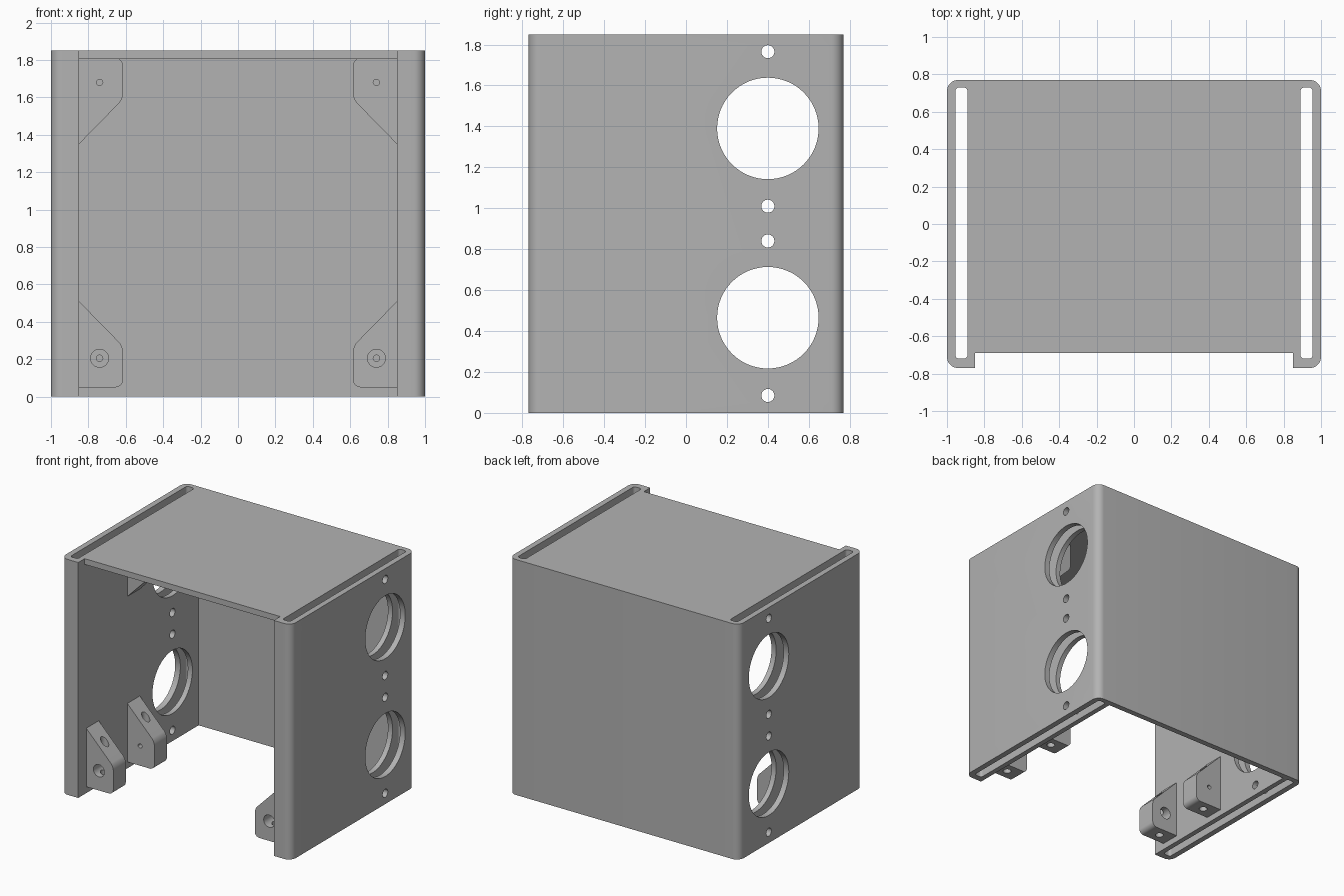
import bpy
import bmesh
import math

cube = bpy.data.objects.get("Cube")
if cube:
    bpy.data.objects.remove(cube, do_unlink=True)

grey = bpy.data.materials.new("plain grey")
grey.use_nodes = True
colour = (0.45, 0.45, 0.45, 1)
grey.diffuse_color = colour
grey.node_tree.nodes["Principled BSDF"].inputs["Base Color"].default_value = colour

W, D, H = 1.0, 0.77, 1.85       # half width, half depth, height
INNER, SKIN = 0.85, 0.045       # inner wall face, plate thickness

PLACE = {
    "x": lambda a, b, t: (t, a, b),
    "y": lambda a, b, t: (a, t, b),
    "z": lambda a, b, t: (a, b, t),
}


def prism(name, points, axis, lo, hi, rounds=()):
    """Extrude a profile along an axis; rounds lists (corner, radius)."""
    bm = bmesh.new()
    put = PLACE[axis]
    bottom = [bm.verts.new(put(a, b, lo)) for a, b in points]
    top = [bm.verts.new(put(a, b, hi)) for a, b in points]
    bm.faces.new(bottom)
    bm.faces.new(top)
    n = len(points)
    for i in range(n):
        j = (i + 1) % n
        bm.faces.new((bottom[i], bottom[j], top[j], top[i]))
    bm.edges.ensure_lookup_table()
    corners = [(bm.edges.get((bottom[i], top[i])), r) for i, r in rounds]
    for radius in sorted({r for _, r in corners}):
        bmesh.ops.bevel(bm, geom=[e for e, r in corners if r == radius],
                        offset=radius, offset_type="OFFSET", segments=8,
                        profile=0.5, affect="EDGES")
    bmesh.ops.recalc_face_normals(bm, faces=bm.faces)
    mesh = bpy.data.meshes.new(name)
    bm.to_mesh(mesh)
    bm.free()
    mesh.materials.append(grey)
    obj = bpy.data.objects.new(name, mesh)
    bpy.context.collection.objects.link(obj)
    return obj


def rect(a0, a1, b0, b1):
    return [(a0, b0), (a1, b0), (a1, b1), (a0, b1)]


def circle(a, b, r, n):
    return [(a + r * math.cos(math.tau * i / n), b + r * math.sin(math.tau * i / n))
            for i in range(n)]


def cut(obj, cutters):
    """Subtract each cutter and throw it away."""
    for cutter in cutters:
        cutter.hide_render = True
        mod = obj.modifiers.new("cut", "BOOLEAN")
        mod.operation = "DIFFERENCE"
        mod.solver = "EXACT"
        mod.object = cutter
        bpy.context.view_layer.update()
        graph = bpy.context.evaluated_depsgraph_get()
        mesh = bpy.data.meshes.new_from_object(obj.evaluated_get(graph))
        obj.modifiers.clear()
        obj.data = mesh
        bpy.data.objects.remove(cutter, do_unlink=True)


def smooth(obj):
    bpy.ops.object.select_all(action="DESELECT")
    obj.select_set(True)
    bpy.context.view_layer.objects.active = obj
    bpy.ops.object.shade_smooth_by_angle(angle=math.radians(30))


# Housing: rounded block, hollowed and open at front and bottom
housing = prism("housing", rect(-W, W, -D, D), "z", 0, H,
                [(i, 0.06) for i in range(4)])
cutters = [
    prism("cavity", rect(-INNER, INNER, -1, D - SKIN), "z", -0.1, H - SKIN),
    prism("front_notch", rect(-INNER, INNER, -1.1, -0.69), "z", 1, H + 0.1),
]
# Slots running down through both side walls
for side in (-1, 1):
    a, b = sorted((side * 0.89, side * 0.955))
    cutters.append(prism("slot", rect(a, b, -0.72, 0.73), "z", -0.1, H + 0.1,
                         [(i, 0.02) for i in range(4)]))
# Round openings and screw holes across both side walls
for z in (0.465, 1.39):
    cutters.append(prism("opening", circle(0.4, z, 0.248, 64), "x", -1.2, 1.2))
for z in (0.085, 0.84, 1.01, 1.765):
    cutters.append(prism("screw_hole", circle(0.4, z, 0.032, 24), "x", -1.2, 1.2))
cut(housing, cutters)
smooth(housing)


def bracket(name, side, y, upper, hole):
    """Wedge lug on a side wall with a hole from front to back."""
    profile = [(0.615, 0.05), (0.86, 0.05), (0.86, 0.52), (0.615, 0.27)]
    if upper:
        profile = [(x, 1.86 - z) for x, z in profile]
    profile = [(side * x, z) for x, z in profile]
    lug = prism(name, profile, "y", y, y + 0.155, [(0, 0.04), (3, 0.03)])
    hole_z = 1.68 if upper else 0.205
    holes = [prism("hole", circle(side * 0.74, hole_z, hole, 24), "y", y - 0.1, y + 0.3)]
    # Lower lugs also take a screw from below
    if not upper:
        holes.append(prism("hole", circle(side * 0.745, y + 0.078, 0.03, 24),
                           "z", 0, 0.6))
    cut(lug, holes)
    smooth(lug)


for side, label in ((1, "left"), (-1, "right")):
    bracket(label + "_front_lower_bracket", side, -0.67, False, 0.048)
    bracket(label + "_rear_lower_bracket", side, -0.16, False, 0.017)
    bracket(label + "_rear_upper_bracket", side, -0.16, True, 0.017)
